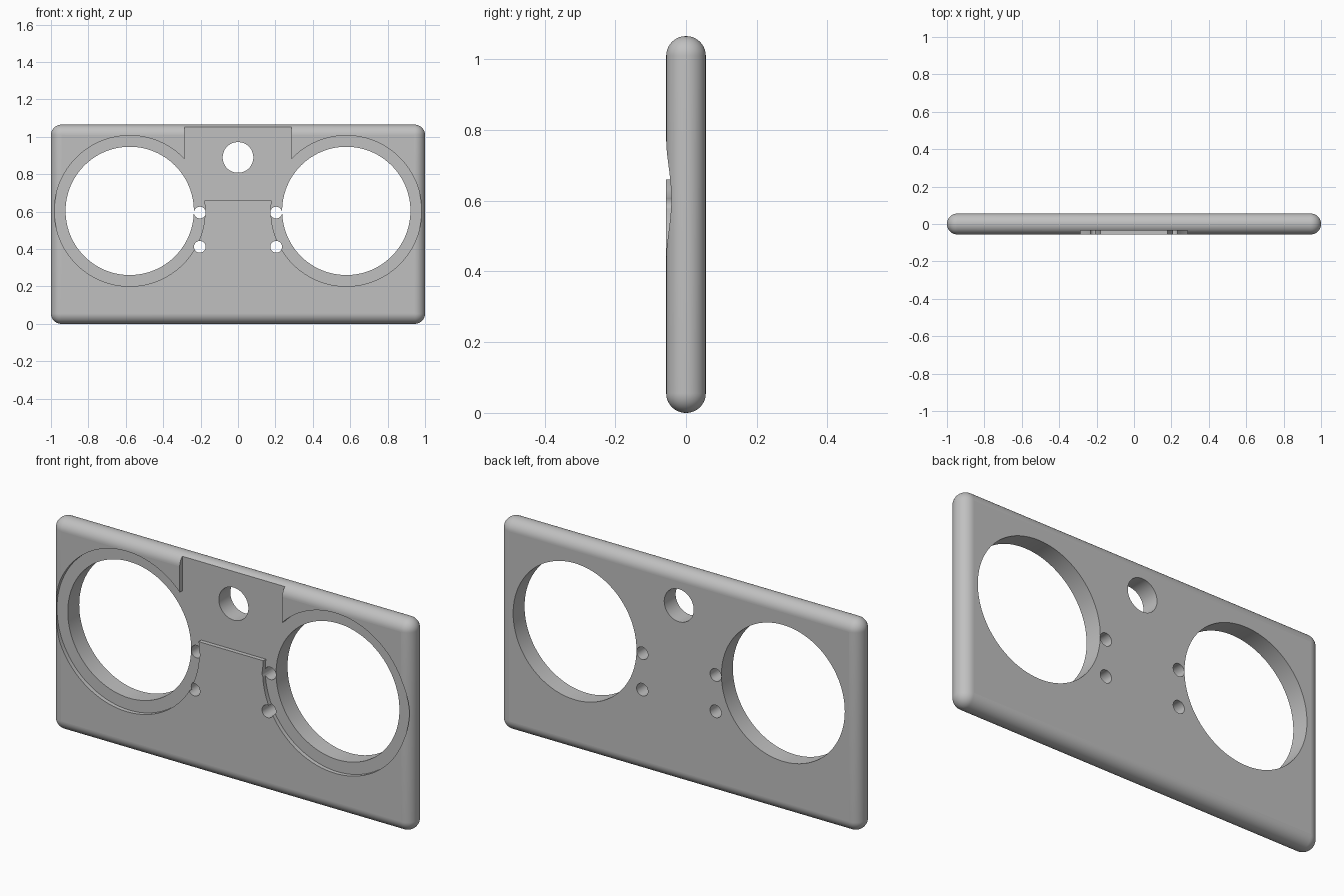
import bpy
import bmesh
from math import radians
from mathutils import Matrix, Vector

cube = bpy.data.objects.get("Cube")
if cube:
    bpy.data.objects.remove(cube, do_unlink=True)

HEIGHT = 1.065
RADIUS = 0.056          # half the thickness, also the edge rounding
FLOOR = -0.035          # depth of the front recess
RING_X, RING_Z = 0.579, 0.604


def make_object(name, bm):
    mesh = bpy.data.meshes.new(name)
    bm.to_mesh(mesh)
    bm.free()
    obj = bpy.data.objects.new(name, mesh)
    bpy.context.collection.objects.link(obj)
    return obj


def box(name, low, high):
    low, high = Vector(low), Vector(high)
    bm = bmesh.new()
    bmesh.ops.create_cube(bm, size=1, matrix=Matrix.Translation((low + high) / 2)
                          @ Matrix.Diagonal((*(high - low), 1)))
    return make_object(name, bm)


def cylinder(name, x, z, radius, y_low=-0.2, y_high=0.2, sides=96):
    bm = bmesh.new()
    place = Matrix.Translation((x, (y_low + y_high) / 2, z))
    bmesh.ops.create_cone(bm, cap_ends=True, segments=sides, radius1=radius,
                          radius2=radius, depth=y_high - y_low,
                          matrix=place @ Matrix.Rotation(radians(90), 4, 'X'))
    return make_object(name, bm)


def apply(obj, mod):
    with bpy.context.temp_override(object=obj, active_object=obj):
        bpy.ops.object.modifier_apply(modifier=mod.name)


def cut(obj, cutter):
    cutter.hide_render = True
    mod = obj.modifiers.new("cut", 'BOOLEAN')
    mod.operation = 'DIFFERENCE'
    mod.solver = 'EXACT'
    mod.object = cutter
    apply(obj, mod)
    bpy.data.objects.remove(cutter, do_unlink=True)


# Plate with fully rounded edges
plate = box("face_plate", (-1, -RADIUS, 0), (1, RADIUS, HEIGHT))
bpy.context.view_layer.objects.active = plate
plate.select_set(True)
bevel = plate.modifiers.new("round", 'BEVEL')
bevel.width = RADIUS - 0.0003
bevel.segments = 14
apply(plate, bevel)

# Front recess: a ring round each large opening and a slot open at the top
cut(plate, box("slot_cutter", (-0.285, -0.2, 0.66), (0.285, FLOOR, 1.3)))
for side in (-1, 1):
    cut(plate, cylinder("ring_cutter", side * RING_X, RING_Z, 0.403, y_high=FLOOR))

# Through holes: large openings, screw holes, centre hole
for side in (-1, 1):
    cut(plate, cylinder("opening_cutter", side * RING_X, RING_Z, 0.343))
    for z in (0.412, 0.595):
        cut(plate, cylinder("screw_cutter", side * 0.204, z, 0.0315, sides=32))
cut(plate, cylinder("centre_cutter", 0, 0.89, 0.082, sides=64))

# Smooth rounding and bores, flat front, back and recess floor
bpy.ops.object.select_all(action='DESELECT')
plate.select_set(True)
bpy.context.view_layer.objects.active = plate
bpy.ops.object.shade_smooth_by_angle(angle=radians(30))
for face in plate.data.polygons:
    if abs(face.normal.y) > 0.9995:
        face.use_smooth = False

# Grey finish
grey = bpy.data.materials.new("plain grey")
grey.use_nodes = True
colour = (0.53, 0.53, 0.53, 1)
grey.diffuse_color = colour
grey.node_tree.nodes["Principled BSDF"].inputs["Base Color"].default_value = colour
plate.data.materials.clear()
plate.data.materials.append(grey)
